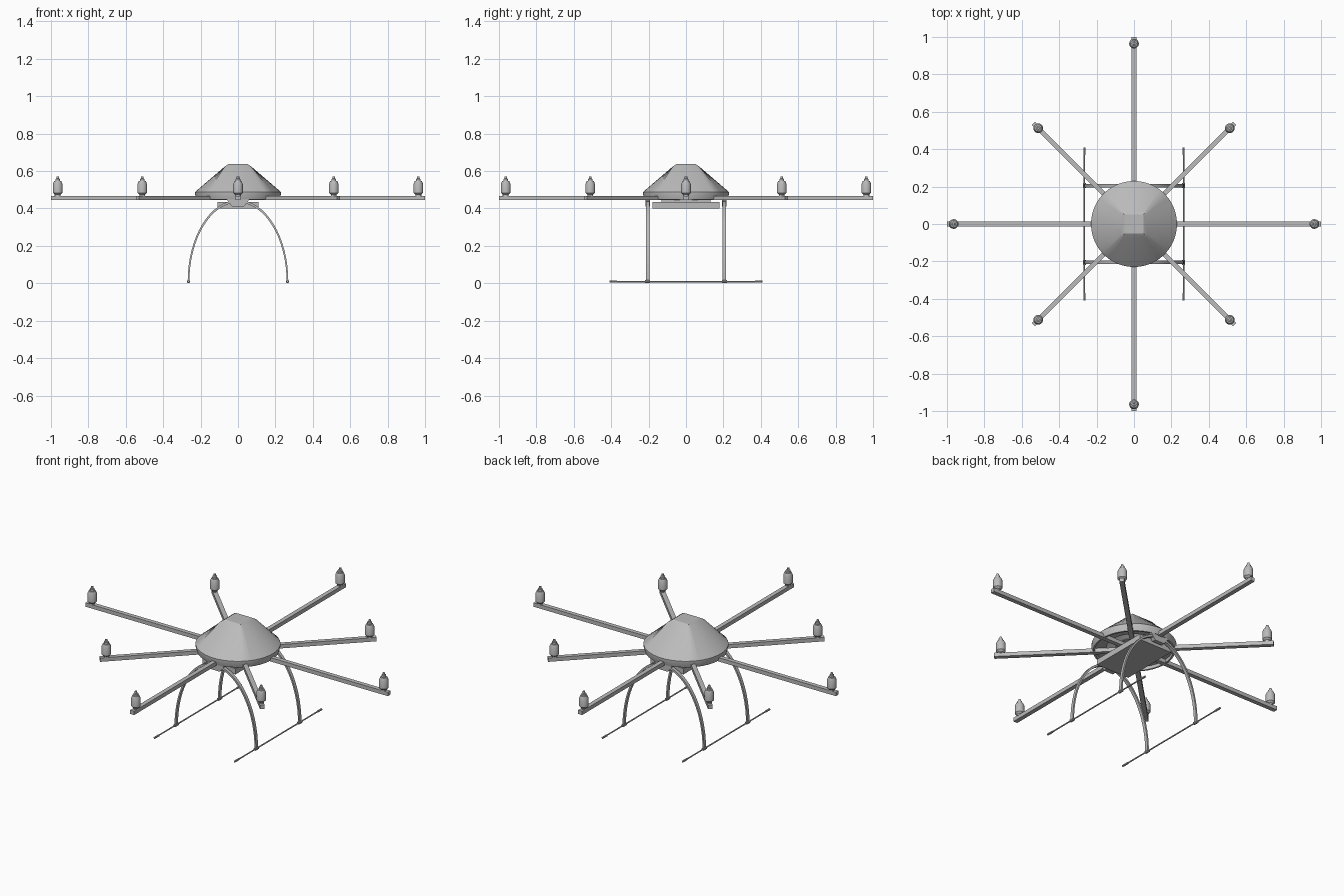
import bpy, bmesh
from math import sin, cos, pi, radians
from mathutils import Matrix, Vector

cube = bpy.data.objects.get("Cube")
if cube:
    bpy.data.objects.remove(cube, do_unlink=True)

grey = bpy.data.materials.new("plain grey")
grey.use_nodes = True
grey.diffuse_color = (0.5, 0.5, 0.5, 1)
grey.node_tree.nodes["Principled BSDF"].inputs["Base Color"].default_value = (0.5, 0.5, 0.5, 1)


def finish(name, bm, smooth=True):
    bmesh.ops.recalc_face_normals(bm, faces=bm.faces)
    mesh = bpy.data.meshes.new(name)
    bm.to_mesh(mesh)
    bm.free()
    ob = bpy.data.objects.new(name, mesh)
    bpy.context.collection.objects.link(ob)
    mesh.materials.append(grey)
    if smooth:
        bpy.ops.object.select_all(action='DESELECT')
        ob.select_set(True)
        bpy.context.view_layer.objects.active = ob
        bpy.ops.object.shade_smooth_by_angle(angle=radians(30))
    return ob


def loft(bm, rings, caps=True, closed=False):
    """Skin a list of equally long point rings."""
    loops = [[bm.verts.new(p) for p in ring] for ring in rings]
    pairs = list(zip(loops, loops[1:]))
    if closed:
        pairs.append((loops[-1], loops[0]))
    n = len(loops[0])
    for a, b in pairs:
        for i in range(n):
            j = (i + 1) % n
            bm.faces.new((a[i], a[j], b[j], b[i]))
    if caps and not closed:
        bm.faces.new(loops[0])
        bm.faces.new(loops[-1])


def circle(r, z, n=48):
    return [(r * cos(2 * pi * i / n), r * sin(2 * pi * i / n), z) for i in range(n)]


def square(h, z, n=48):
    pts = []
    for i in range(n):
        c, s = cos(2 * pi * i / n), sin(2 * pi * i / n)
        k = h / max(abs(c), abs(s))
        pts.append((k * c, k * s, z))
    return pts


def box(name, size, at, spin=0):
    bm = bmesh.new()
    m = Matrix.Rotation(spin, 4, 'Z') @ Matrix.Translation(at) @ Matrix.Diagonal((*size, 1))
    bmesh.ops.create_cube(bm, size=1, matrix=m)
    return finish(name, bm, False)


def rod(name, r, y0, y1, x, z):
    bm = bmesh.new()
    ring = lambda y: [(x + r * cos(pi * i / 5), y, z + r * sin(pi * i / 5)) for i in range(10)]
    loft(bm, [ring(y0), ring(y1)])
    return finish(name, bm)


# Canopy: square crown blending to a round rim, with a short skirt
bm = bmesh.new()
loft(bm, [square(0.052, 0.637), square(0.07, 0.625), circle(0.23, 0.488),
          circle(0.23, 0.476), circle(0.222, 0.448), circle(0.212, 0.448),
          circle(0.212, 0.476)], caps=False)
bm.edges.ensure_lookup_table()
crown = [e for e in bm.edges if e.is_boundary and e.verts[0].co.z > 0.63]
bmesh.ops.contextual_create(bm, geom=crown)
finish("canopy", bm)

# Frame plates inside the skirt
for name, inner, outer in (("deck_ring", 0.15, 0.214), ("hub_ring", 0.04, 0.1)):
    bm = bmesh.new()
    loft(bm, [circle(inner, 0.468), circle(outer, 0.468),
              circle(outer, 0.474), circle(inner, 0.474)], closed=True)
    finish(name, bm)

# Arms and motors, alternating long and short
motor_profile = [(0.016, 0.466), (0.016, 0.474), (0.026, 0.484), (0.026, 0.53),
                 (0.019, 0.546), (0.013, 0.547), (0.013, 0.558),
                 (0.007, 0.56), (0.007, 0.571)]
for k in range(8):
    reach = 1.0 if k % 2 == 0 else 0.76
    turn = k * pi / 4
    box(f"arm_{k + 1}", (reach - 0.06, 0.026, 0.023),
        ((reach + 0.06) / 2, 0, 0.4565), turn)
    bm = bmesh.new()
    loft(bm, [circle(r, z, 20) for r, z in motor_profile])
    axis = reach - 0.036
    bmesh.ops.translate(bm, verts=bm.verts, vec=(axis * cos(turn), axis * sin(turn), 0))
    finish(f"motor_{k + 1}", bm)

# Battery tray under the hub
box("battery_tray", (0.22, 0.36, 0.034), (0, 0, 0.418))
box("tray_mount", (0.1, 0.26, 0.036), (0, 0, 0.45))

# Arched legs with a bracket at each crown
for name, y in (("front", -0.205), ("back", 0.205)):
    bm = bmesh.new()
    rings = []
    for i in range(33):
        t = pi * i / 32
        rings.append([(a * cos(t), y + d, 0.008 + b * sin(t))
                      for a, b, d in ((0.269, 0.437, -0.01), (0.269, 0.437, 0.01),
                                      (0.26, 0.424, 0.01), (0.26, 0.424, -0.01))])
    loft(bm, rings)
    finish(name + "_leg_arch", bm)
    bm = bmesh.new()
    loft(bm, [[(-w, y - 0.012, z), (w, y - 0.012, z), (w, y + 0.012, z), (-w, y + 0.012, z)]
              for w, z in ((0.032, 0.41), (0.06, 0.448))])
    finish(name + "_leg_bracket", bm, False)

# Skids with end caps and leg clamps
for side, x in (("right", -0.265), ("left", 0.265)):
    rod(side + "_skid", 0.004, -0.4, 0.4, x, 0.009)
    for end, s in (("front", -1), ("back", 1)):
        rod(f"{side}_{end}_skid_cap", 0.006, s * 0.37, s * 0.41, x, 0.009)
        rod(f"{side}_{end}_clamp", 0.009, s * 0.205 - 0.013, s * 0.205 + 0.013, x, 0.009)
